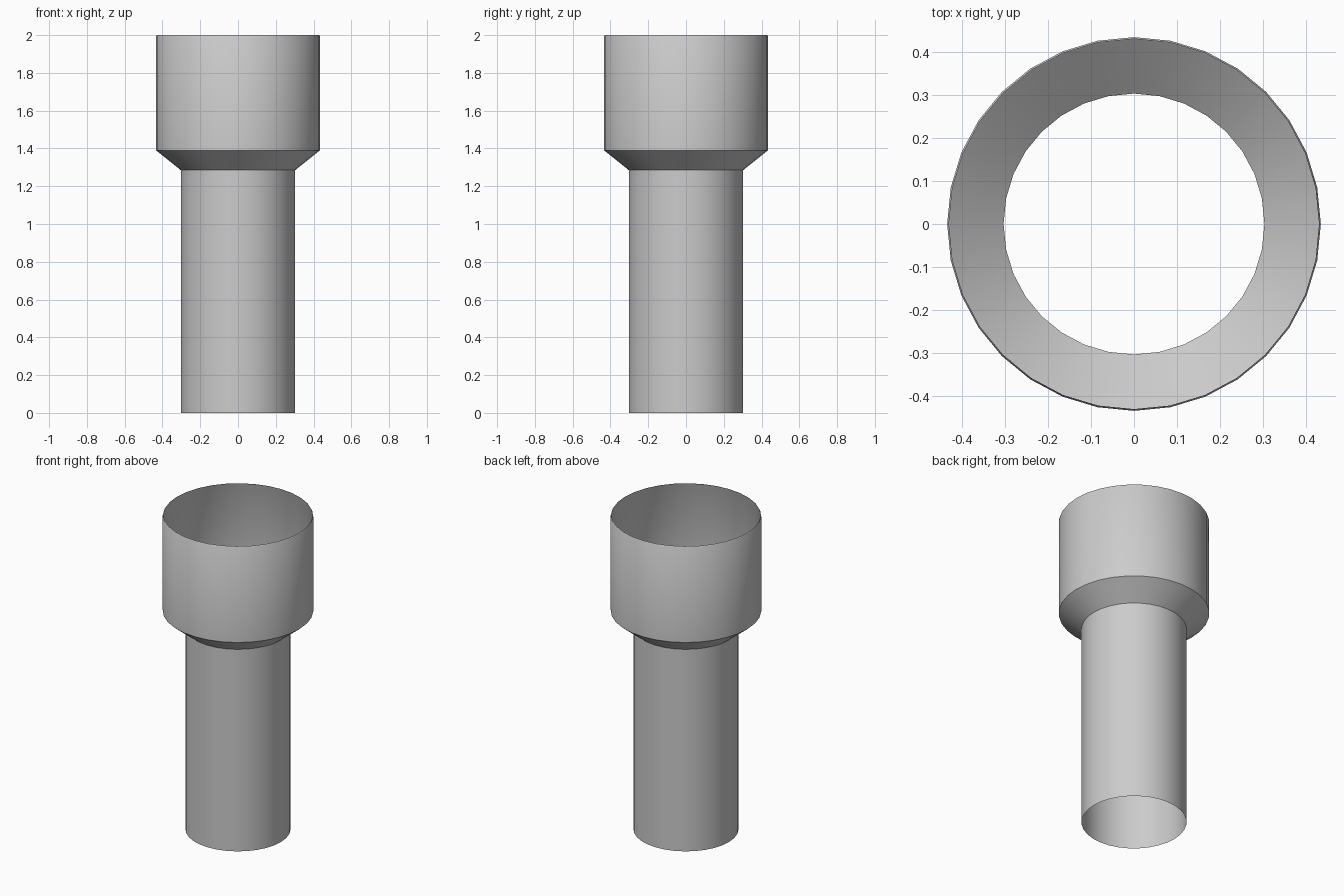
import bpy, bmesh, math

cube = bpy.data.objects.get("Cube")
if cube:
    bpy.data.objects.remove(cube, do_unlink=True)

SEGMENTS = 32

# Plain grey plastic
grey = bpy.data.materials.new("grey")
grey.use_nodes = True
colour = (0.6, 0.6, 0.6, 1)
grey.diffuse_color = colour
grey.node_tree.nodes["Principled BSDF"].inputs["Base Color"].default_value = colour


def lathe(name, profile):
    """Spin a (radius, height) profile around z into an open thin shell."""
    bm = bmesh.new()
    rings = []
    for radius, z in profile:
        rings.append([bm.verts.new((radius * math.cos(a), radius * math.sin(a), z))
                      for a in (2 * math.pi * i / SEGMENTS for i in range(SEGMENTS))])
    for low, high in zip(rings, rings[1:]):
        for i in range(SEGMENTS):
            j = (i + 1) % SEGMENTS
            bm.faces.new((low[i], low[j], high[j], high[i]))
    mesh = bpy.data.meshes.new(name)
    bm.to_mesh(mesh)
    bm.free()
    mesh.materials.append(grey)
    obj = bpy.data.objects.new(name, mesh)
    bpy.context.collection.objects.link(obj)
    bpy.ops.object.select_all(action="DESELECT")
    obj.select_set(True)
    bpy.context.view_layer.objects.active = obj
    bpy.ops.object.shade_smooth_by_angle(angle=math.radians(30))
    return obj


# Narrow pipe, flared shoulder, wide socket and chamfered lip
lathe("pipe_reducer", [
    (0.303, 0), (0.303, 1.285),
    (0.434, 1.39), (0.434, 1.993),
    (0.43, 2),
])
